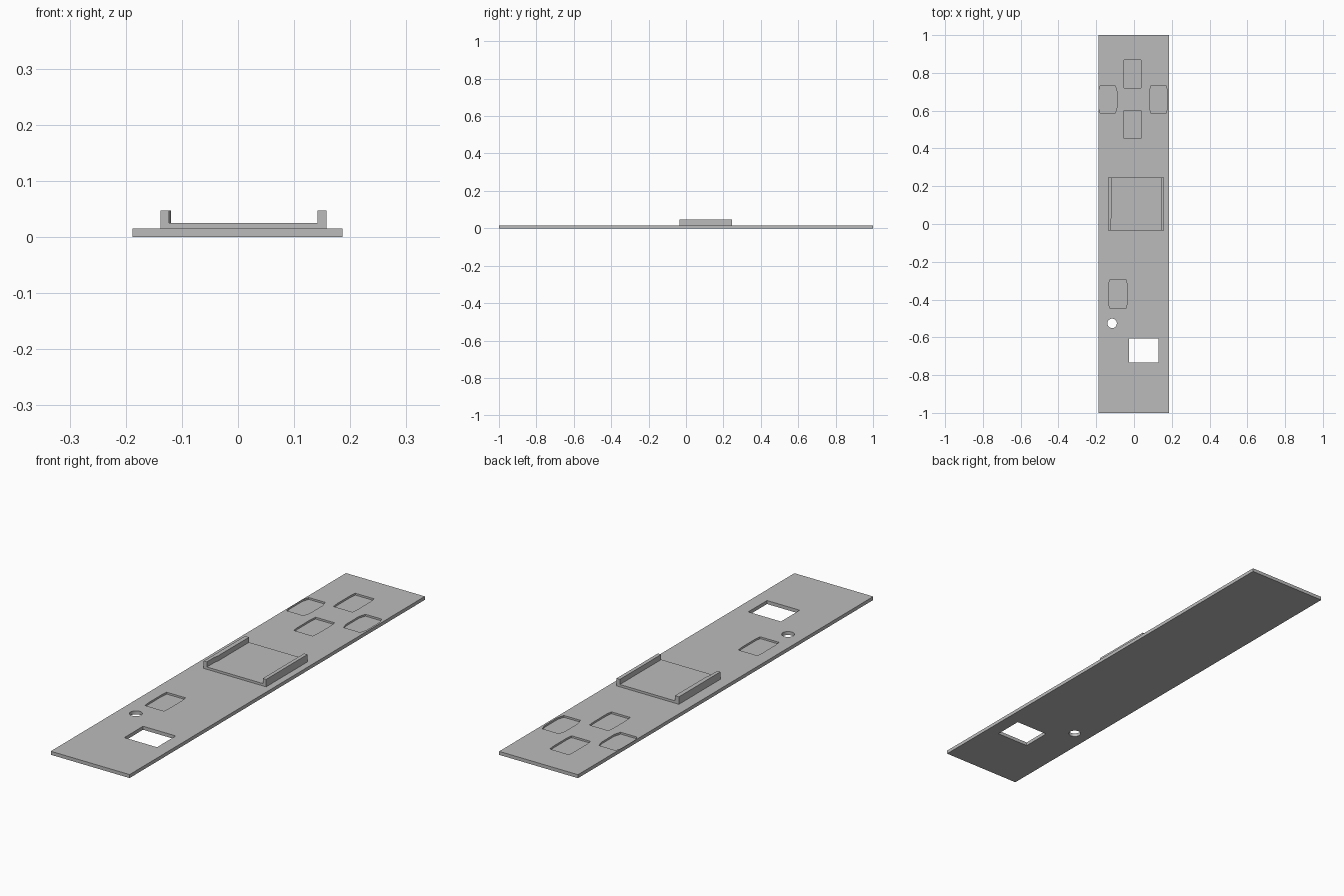
import bpy, bmesh, math

cube = bpy.data.objects.get("Cube")
if cube:
    bpy.data.objects.remove(cube, do_unlink=True)

grey = bpy.data.materials.new("plain grey")
grey.use_nodes = True
COLOUR = (0.5, 0.5, 0.5, 1)
grey.diffuse_color = COLOUR
grey.node_tree.nodes["Principled BSDF"].inputs["Base Color"].default_value = COLOUR

THICK = 0.015
BACK, FRONT = 0.245, -0.035


def add_prism(bm, outline, z0, z1):
    """Extrude a plan outline between two heights."""
    face = bm.faces.new([bm.verts.new((x, y, z0)) for x, y in outline])
    top = bmesh.ops.extrude_face_region(bm, geom=[face])["geom"]
    for v in top:
        if isinstance(v, bmesh.types.BMVert):
            v.co.z = z1


def finish(bm, name):
    bmesh.ops.recalc_face_normals(bm, faces=bm.faces)
    mesh = bpy.data.meshes.new(name)
    bm.to_mesh(mesh)
    bm.free()
    mesh.materials.append(grey)
    obj = bpy.data.objects.new(name, mesh)
    bpy.context.collection.objects.link(obj)
    return obj


def rect(x0, x1, y0, y1):
    return [(x0, y0), (x1, y0), (x1, y1), (x0, y1)]


def pocket(cx, cy, inset):
    """Plan of a shallow pocket with slanted corners."""
    w, h, c = 0.048, 0.074, 0.03
    half = [(w - inset, -h), (w, c - h), (w, h - c), (w - inset, h)]
    return [(cx + x, cy + y) for x, y in half + [(-x, -y) for x, y in half]]


# Long flat board
bm = bmesh.new()
add_prism(bm, rect(-0.188, 0.186, -1, 1), 0, THICK)
board = finish(bm, "board")

# Cutters: five shallow pockets, a square window and a round hole
bm = bmesh.new()
for cx, cy, inset in [(-0.007, 0.795, 0.003), (-0.007, 0.526, 0.003),
                      (-0.139, 0.659, 0.009), (0.13, 0.659, 0.009),
                      (-0.085, -0.371, 0.003)]:
    add_prism(bm, pocket(cx, cy, inset), 0.007, 0.03)
add_prism(bm, rect(-0.026, 0.129, -0.733, -0.606), -0.02, 0.03)
circle = [(-0.116 + 0.025 * math.cos(a), -0.526 + 0.025 * math.sin(a))
          for a in (i * math.tau / 32 for i in range(32))]
add_prism(bm, circle, -0.02, 0.03)
cutter = finish(bm, "cutter")
cutter.hide_render = True

cut = board.modifiers.new("openings", "BOOLEAN")
cut.operation = "DIFFERENCE"
cut.solver = "EXACT"
cut.object = cutter
bpy.context.view_layer.objects.active = board
board.select_set(True)
bpy.ops.object.modifier_apply(modifier=cut.name)
bpy.data.objects.remove(cutter, do_unlink=True)
bpy.ops.object.shade_smooth_by_angle(angle=math.radians(20))

# Raised tray floor
bm = bmesh.new()
add_prism(bm, rect(-0.138, 0.158, FRONT, BACK), THICK, 0.025)
finish(bm, "tray_floor")

# Upright side walls; the right one thickens slightly towards the back
walls = {
    "right_wall": [(-0.138, FRONT), (-0.123, FRONT), (-0.123, 0.015),
                   (-0.119, 0.035), (-0.119, BACK), (-0.138, BACK)],
    "left_wall": rect(0.142, 0.158, FRONT, BACK),
}
for name, outline in walls.items():
    bm = bmesh.new()
    add_prism(bm, outline, THICK, 0.047)
    finish(bm, name)
